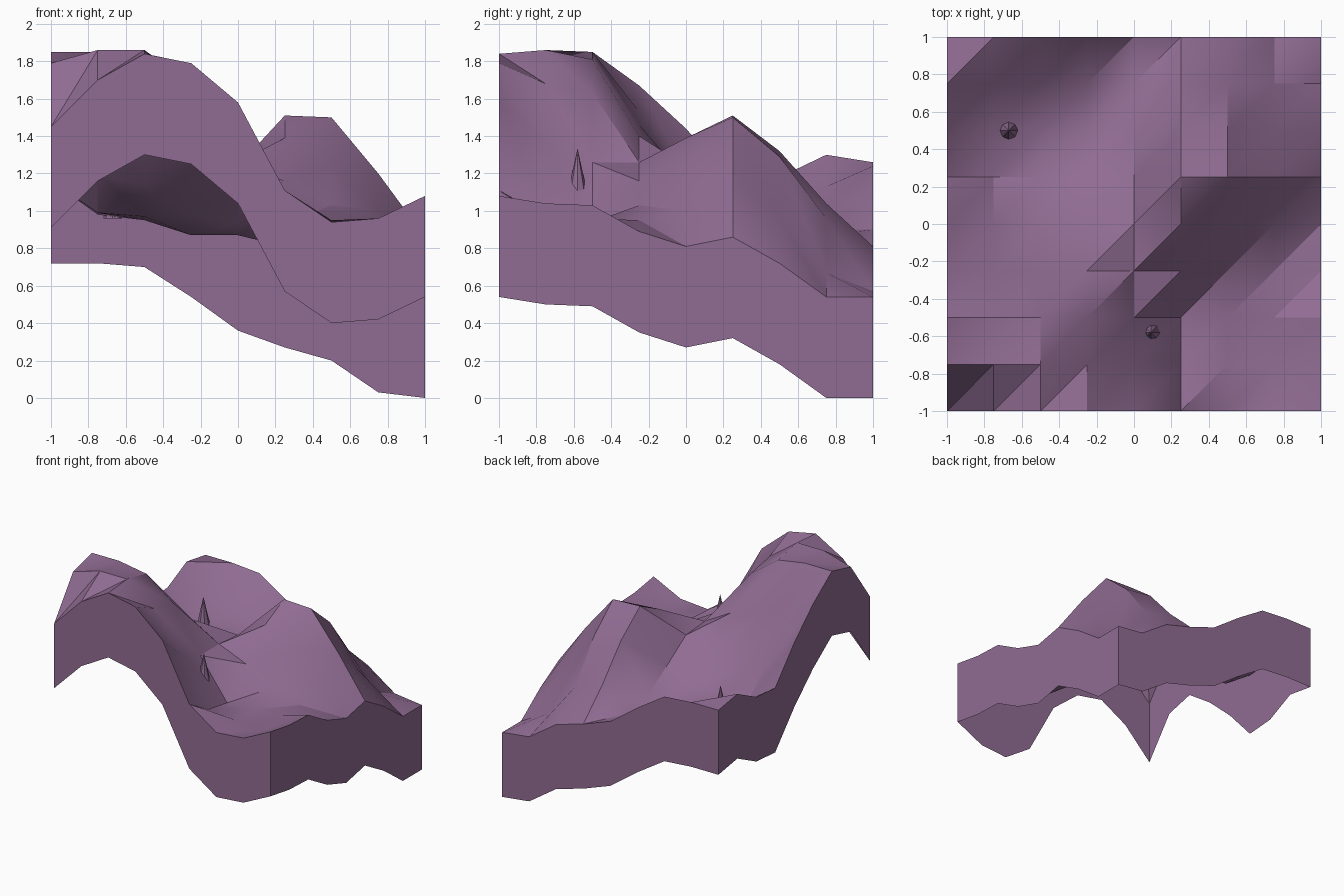
import bpy
import bmesh
import math

# Remove only the default object
default_cube = bpy.data.objects.get("Cube")
if default_cube:
    bpy.data.objects.remove(default_cube, do_unlink=True)

# One flat colour for everything
PURPLE = (0.28, 0.15, 0.29, 1.0)
purple_rock = bpy.data.materials.new("dusty_purple")
purple_rock.use_nodes = True
purple_rock.diffuse_color = PURPLE
purple_rock.node_tree.nodes["Principled BSDF"].inputs["Base Color"].default_value = PURPLE

# Terrain heights in hundredths, one row per grid line from front to back
ROWS = [
    "145 170 184 179 158 111 94 96 108",
    "179 186 186 168 136 97 95 93 104",
    "185 185 181 163 126 93 94 96 103",
    "167 153 146 140 126 116 103 95 89",
    "144 120 113 117 124 139 125 100 81",
    "116 99 97 98 108 151 150 120 86",
    "118 98 95 87 93 132 129 97 72",
    "130 113 102 90 87 104 96 67 54",
    "126 126 124 108 90 81 74 57 54",
]
HEIGHTS = [[int(word) / 100 for word in row.split()] for row in ROWS]
SIDE = len(HEIGHTS)
SKIRT_DEPTH = 0.54


def finish(name, bm, smooth):
    """Turn a bmesh into a named, coloured object."""
    mesh = bpy.data.meshes.new(name)
    bm.to_mesh(mesh)
    bm.free()
    mesh.materials.append(purple_rock)
    obj = bpy.data.objects.new(name, mesh)
    bpy.context.collection.objects.link(obj)
    if smooth:
        bpy.ops.object.select_all(action="DESELECT")
        obj.select_set(True)
        bpy.context.view_layer.objects.active = obj
        bpy.ops.object.shade_smooth_by_angle(angle=math.radians(30))
    return obj


def build_terrain():
    """Triangulated height sheet with an open-bottomed skirt around it."""
    bm = bmesh.new()
    step = 2 / (SIDE - 1)
    grid = [[bm.verts.new((column * step - 1, row * step - 1, height))
             for column, height in enumerate(line)]
            for row, line in enumerate(HEIGHTS)]

    # Hill surface, every cell split along the same diagonal
    for row in range(SIDE - 1):
        for column in range(SIDE - 1):
            near_left, near_right = grid[row][column:column + 2]
            far_left, far_right = grid[row + 1][column:column + 2]
            bm.faces.new((near_left, near_right, far_right))
            bm.faces.new((near_left, far_right, far_left))

    # Skirt that follows the rim at constant depth
    rim = [edge for edge in bm.edges if edge.is_boundary]
    skirt = bmesh.ops.extrude_edge_only(bm, edges=rim)["geom"]
    for item in skirt:
        if isinstance(item, bmesh.types.BMVert):
            item.co.z -= SKIRT_DEPTH
    bmesh.ops.recalc_face_normals(bm, faces=bm.faces)
    bm.normal_update()
    top_face = max(bm.faces, key=lambda face: abs(face.normal.z))
    if top_face.normal.z < 0:
        bmesh.ops.reverse_faces(bm, faces=bm.faces)
    return finish("terrain", bm, True)


def build_spike(name, x, y, base, height=0.23, radius=0.05):
    """Small pointed stone standing on the terrain."""
    bm = bmesh.new()
    bmesh.ops.create_cone(bm, cap_ends=True, segments=8, radius1=radius,
                          radius2=0, depth=height)
    bmesh.ops.translate(bm, verts=bm.verts, vec=(x, y, base + height / 2))
    return finish(name, bm, False)


build_terrain()
build_spike("valley_spike", -0.67, 0.5, 0.96)
build_spike("hillside_spike", 0.09, -0.58, 1.105)
